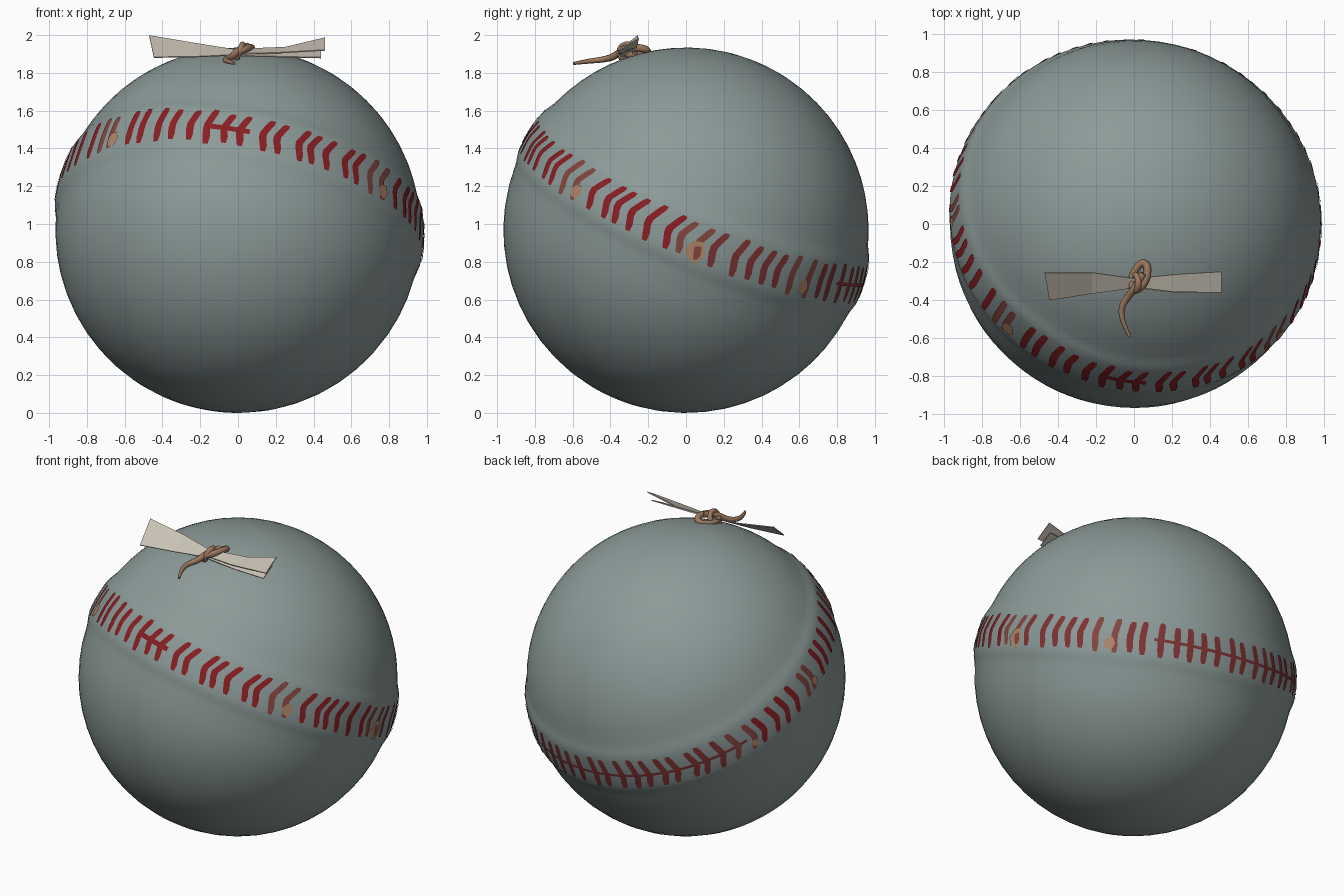
import bpy, bmesh, math, random
from mathutils import Vector

if "Cube" in bpy.data.objects:
    bpy.data.objects.remove(bpy.data.objects["Cube"])

random.seed(4)
R, C = 0.967, Vector((0, 0, 0.967))
N = Vector((0.19, 0.39, 0.9)).normalized()        # seam axis
U = (Vector((1, 0, 0)) - N * N.x).normalized()
V = N.cross(U)
PHI0 = math.asin(0.152 / R)                       # seam latitude


def mat(name, rgb):
    m = bpy.data.materials.new(name)
    m.diffuse_color = (*rgb, 1)
    m.use_nodes = True
    m.node_tree.nodes["Principled BSDF"].inputs["Base Color"].default_value = m.diffuse_color
    return m


GREY = mat("grey_leather", (0.26, 0.325, 0.315))
RED = mat("red_thread", (0.25, 0.013, 0.017))
MUTED = mat("muted_red_thread", (0.21, 0.032, 0.033))
FADED = mat("faded_red_thread", (0.23, 0.06, 0.05))
TAN = mat("tan_scuff", (0.42, 0.235, 0.135))
CLOTH = mat("cream_cloth", (0.58, 0.53, 0.45))
ROPE = mat("brown_cord", (0.33, 0.19, 0.115))


def finish(name, bm, mats, smooth=True):
    me = bpy.data.meshes.new(name)
    bm.to_mesh(me)
    bm.free()
    ob = bpy.data.objects.new(name, me)
    bpy.context.collection.objects.link(ob)
    for m in mats:
        me.materials.append(m)
    for p in me.polygons:
        p.use_smooth = smooth
    return ob


def surf(theta, s, lift=0.0):
    """Point on the ball at seam angle theta, arc distance s above the seam."""
    t = min(1, max(0, (0.20 - abs(s)) / 0.1))
    r = R + 0.016 * t * t * (3 - 2 * t) + lift
    sag = -0.1 * max(0, math.cos(theta - math.radians(150))) ** 1.5   # seam dips at the back left
    phi = PHI0 + (s + sag * (1 - min(1, abs(s)))) / R
    d = (U * math.cos(theta) + V * math.sin(theta)) * math.cos(phi) + N * math.sin(phi)
    return C + d * r


# Ball with a raised band along the seam
bm = bmesh.new()
SEG = 80
lo, hi = (-math.pi / 2 - PHI0) * R, (math.pi / 2 - PHI0) * R
band = [-0.2, -0.175, -0.15, -0.125, -0.1, -0.05, 0, 0.05, 0.1, 0.125, 0.15, 0.175, 0.2]
levels = [lo + (-0.2 - lo) * i / 14 for i in range(1, 14)] + band
levels += [0.2 + (hi - 0.2) * i / 14 for i in range(1, 14)]
rings = [[bm.verts.new(surf(2 * math.pi * k / SEG, s)) for k in range(SEG)] for s in levels]
south, north = bm.verts.new(surf(0, lo)), bm.verts.new(surf(0, hi))
for k in range(SEG):
    j = (k + 1) % SEG
    for a, b in zip(rings, rings[1:]):
        bm.faces.new((a[k], a[j], b[j], b[k]))
    bm.faces.new((south, rings[0][j], rings[0][k]))
    bm.faces.new((north, rings[-1][k], rings[-1][j]))
finish("ball", bm, [GREY])


# Thin plates lying on the ball
def stroke(bm, pts, width, idx):
    """Ribbon along (theta, s) points, widened along theta."""
    prev = None
    for i, (t, s) in enumerate(pts):
        w = width * (0.65 if i in (0, len(pts) - 1) else 1) / 2
        cur = [bm.verts.new(surf(t - w, s, 0.004)), bm.verts.new(surf(t + w, s, 0.004))]
        if prev:
            bm.faces.new((prev[0], prev[1], cur[1], cur[0])).material_index = idx
        prev = cur


SCUFFS = [math.radians(a) for a in (-136, -40, 4, 43, 151, 184)]
bm = bmesh.new()
COUNT = 64
for i in range(COUNT):
    th = 2 * math.pi * (i + 0.2 * random.uniform(-1, 1)) / COUNT
    lean = 0.012 + 0.045 * math.cos(th + math.radians(35))
    h = 0.1 * random.uniform(0.9, 1.08)
    near = min(abs((th - a + math.pi) % (2 * math.pi) - math.pi) for a in SCUFFS)
    idx = 2 if near < 0.1 else 1 if th < 2.6 else 0
    low = 0.35 * lean if lean > 0 else 0.8 * lean
    pts = [(th + low, -h), (th + low * 0.7, -h * 0.6), (th, -h * 0.2), (th, h * 0.1),
           (th + lean * 0.45, h * 0.5), (th + lean * 0.8, h * 0.8), (th + lean, h)]
    stroke(bm, pts, 0.041, idx)


# Seam line: full at the back, one short bridge at the front
def seam_line(bm, a0, a1, width, idx):
    n = max(2, int((a1 - a0) / 3))
    ts = [math.radians(a0 + (a1 - a0) * k / n) for k in range(n + 1)]
    cols = [[bm.verts.new(surf(t, s, 0.0035)) for s in (-width / 2, width / 2)] for t in ts]
    for a, b in zip(cols, cols[1:]):
        bm.faces.new((a[0], b[0], b[1], a[1])).material_index = idx


seam_line(bm, 60, 150, 0.018, 1)
seam_line(bm, -101, -88, 0.03, 0)
finish("stitches", bm, [RED, MUTED, FADED])

# Tan scuffs beside the stitching
bm = bmesh.new()
for a, size in zip(SCUFFS, (0.05, 0.045, 0.07, 0.045, 0.03, 0.035)):
    ring = [bm.verts.new(surf(a + 0.02 + size * 0.8 * math.cos(k * math.pi / 3),
                              -0.05 + size * (1 if k % 2 else 0.8) * math.sin(k * math.pi / 3), 0.0055))
            for k in range(6)]
    bm.faces.new(ring)
finish("scuffs", bm, [TAN])


# Cloth strip ends, each a run of (back edge, front edge) pairs
def cloth(name, pairs):
    bm = bmesh.new()
    rows = [[bm.verts.new(p) for p in pair] for pair in pairs]
    for a, b in zip(rows, rows[1:]):
        bm.faces.new((a[0], a[1], b[1], b[0]))
    ob = finish(name, bm, [CLOTH], False)
    mod = ob.modifiers.new("thickness", 'SOLIDIFY')
    mod.thickness = 0.006
    mod.offset = 0


cloth("cloth_left", [((-0.47, -0.255, 1.997), (-0.445, -0.40, 1.882)),
                     ((-0.22, -0.255, 1.955), (-0.22, -0.365, 1.885)),
                     ((0.0, -0.285, 1.92), (0.0, -0.335, 1.895))])
cloth("cloth_right_upper", [((0.0, -0.285, 1.925), (0.0, -0.33, 1.90)),
                            ((0.25, -0.262, 1.935), (0.2, -0.355, 1.905)),
                            ((0.46, -0.25, 1.985), (0.46, -0.36, 1.92))])
cloth("cloth_right_lower", [((0.0, -0.29, 1.915), (0.0, -0.335, 1.89)),
                            ((0.2, -0.28, 1.92), (0.22, -0.36, 1.885)),
                            ((0.44, -0.265, 1.93), (0.44, -0.36, 1.88))])


# Knotted cord
def cord(name, pts, radii, closed=False):
    cu = bpy.data.curves.new(name, 'CURVE')
    cu.dimensions = '3D'
    cu.bevel_depth = 0.02
    cu.bevel_resolution = 2
    cu.use_fill_caps = True
    sp = cu.splines.new('NURBS')
    sp.points.add(len(pts) - 1)
    for p, co, r in zip(sp.points, pts, radii):
        p.co = (*co, 1)
        p.radius = r
    sp.order_u = 3
    sp.use_endpoint_u = not closed
    sp.use_cyclic_u = closed
    sp.resolution_u = 5
    cu.materials.append(ROPE)
    ob = bpy.data.objects.new(name, cu)
    bpy.context.collection.objects.link(ob)
    bpy.ops.object.select_all(action='DESELECT')
    ob.select_set(True)
    bpy.context.view_layer.objects.active = ob
    bpy.ops.object.convert(target='MESH')


loop = [(0.03 + 0.04 * math.cos(a) + 0.02 * math.sin(a), -0.275 + 0.075 * math.sin(a),
         1.915 + 0.02 * math.cos(a)) for a in [k * math.pi / 4 for k in range(8)]]
cord("cord_loop", loop, [1] * 8, True)
wrap = [(0.005 + 0.02 * math.sin(a), -0.31 + 0.045 * math.cos(a), 1.908 + 0.045 * math.sin(a))
        for a in [k * math.pi / 4 for k in range(8)]]
cord("cord_wrap", wrap, [0.85] * 8, True)
cord("cord_tail", [(0.05, -0.26, 1.94), (0.01, -0.33, 1.93), (-0.03, -0.38, 1.885), (-0.07, -0.44, 1.87),
                   (-0.06, -0.52, 1.862), (-0.02, -0.595, 1.85)], [1, 1, 0.95, 0.8, 0.65, 0.4])
